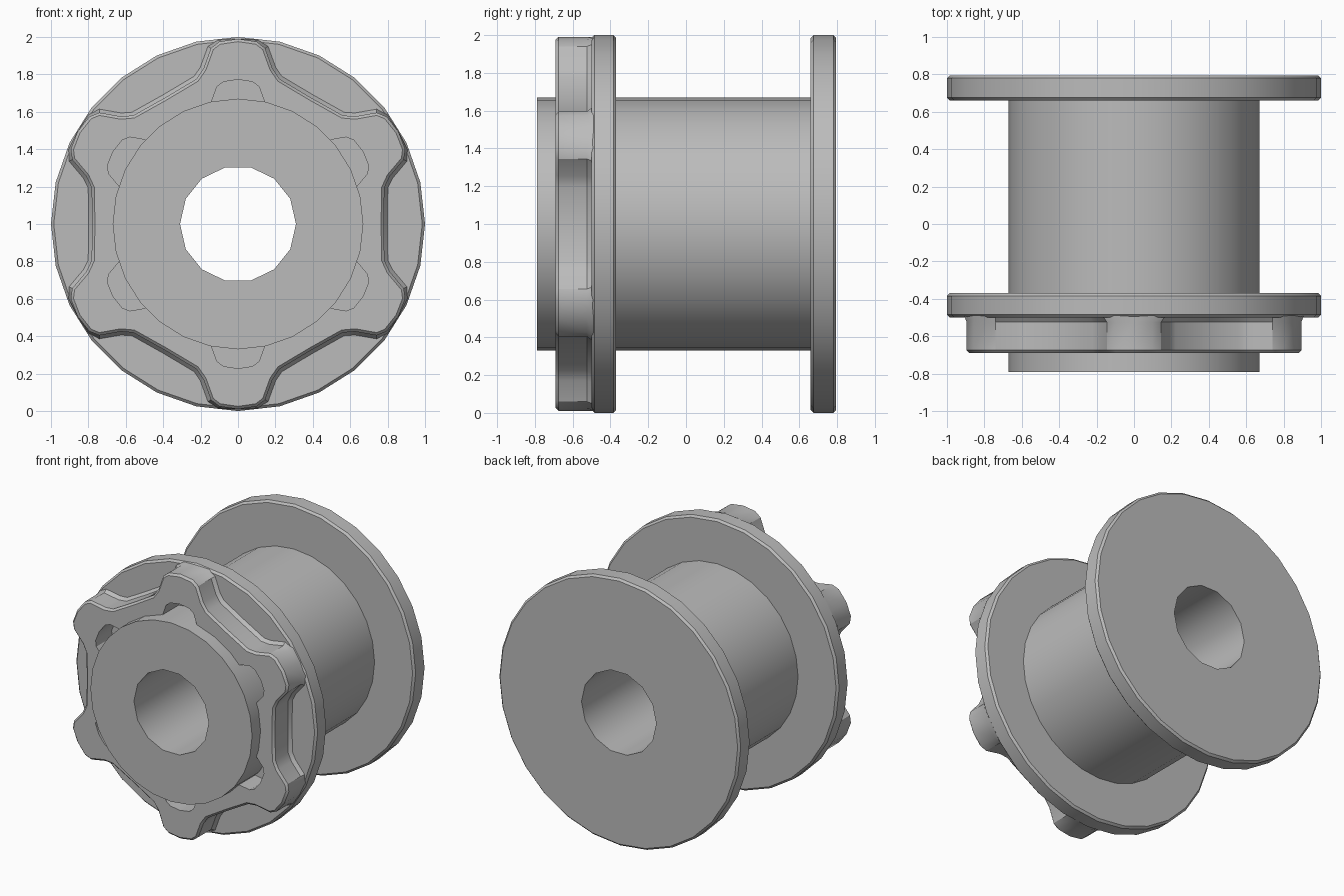
import bpy, bmesh
from math import sin, cos, pi, radians

cube = bpy.data.objects.get("Cube")
if cube:
    bpy.data.objects.remove(cube, do_unlink=True)

SIDES = 28
BORE = 0.31
FLANGE = 1.0
HUB = 0.67

grey = bpy.data.materials.new("plain grey")
grey.use_nodes = True
colour = (0.5, 0.5, 0.5, 1)
grey.diffuse_color = colour
grey.node_tree.nodes["Principled BSDF"].inputs["Base Color"].default_value = colour


def circle(radius):
    return [(radius * cos(2 * pi * i / SIDES), radius * sin(2 * pi * i / SIDES))
            for i in range(SIDES)]


def bore():
    # Half as many sides as the outer rims, with points at the side middles
    pts = circle(BORE)
    for i in range(1, SIDES, 2):
        a, b = pts[i - 1], pts[(i + 1) % SIDES]
        pts[i] = ((a[0] + b[0]) / 2, (a[1] + b[1]) / 2)
    return pts


def loft(name, rings):
    """Join (outline, y) rings in order, and the last back to the first."""
    bm = bmesh.new()
    loops = [[bm.verts.new((x, y, z + 1)) for x, z in pts] for pts, y in rings]
    for k, a in enumerate(loops):
        b = loops[(k + 1) % len(loops)]
        for i in range(len(a)):
            j = (i + 1) % len(a)
            bm.faces.new((a[i], a[j], b[j], b[i]))
    bmesh.ops.recalc_face_normals(bm, faces=bm.faces)
    mesh = bpy.data.meshes.new(name)
    bm.to_mesh(mesh)
    bm.free()
    mesh.materials.append(grey)
    obj = bpy.data.objects.new(name, mesh)
    bpy.context.collection.objects.link(obj)
    bpy.ops.object.select_all(action='DESELECT')
    obj.select_set(True)
    bpy.context.view_layer.objects.active = obj
    bpy.ops.object.shade_smooth_by_angle(angle=radians(30))
    return obj


def flange(name, inner, front, back, bevel=0.015):
    rim, face = circle(FLANGE), circle(FLANGE - bevel)
    loft(name, [(inner, front), (face, front), (rim, front + bevel),
                (rim, back - bevel), (face, back), (inner, back)])


# Half of one lobe, from the tip to the middle of the valley
HALF_LOBE = [(0, 0.99), (0.1, 0.975), (0.145, 0.94), (0.185, 0.83), (0.223, 0.775)]
VALLEY = 0.78


def cog(grow=0.0):
    lobe = [(-x, z) for x, z in reversed(HALF_LOBE[1:])] + HALF_LOBE
    pts = []
    for k in range(6):
        a = k * pi / 3
        for x, z in lobe + [(VALLEY * sin(pi / 6), VALLEY * cos(pi / 6))]:
            pts.append((x * cos(a) + z * sin(a), z * cos(a) - x * sin(a)))
    # Push every point along its outline normal, staying within the flange
    out = []
    for i, (x, z) in enumerate(pts):
        p, n = pts[i - 1], pts[(i + 1) % len(pts)]
        dx, dz = n[0] - p[0], n[1] - p[1]
        size = (dx * dx + dz * dz) ** 0.5
        x, z = x - grow * dz / size, z + grow * dx / size
        fit = min(1, 0.99 / (x * x + z * z) ** 0.5)
        out.append((x * fit, z * fit))
    return out


def scaled(pts, factor):
    return [(x * factor, z * factor) for x, z in pts]


# Hollow drum running through the front flange
loft("drum", [(bore(), -0.79), (circle(HUB), -0.79), (circle(HUB), 0.66), (bore(), 0.66)])

# Rims
flange("back_flange", bore(), 0.66, 0.795)
flange("front_flange", circle(HUB - 0.03), -0.5, -0.37)

# Six-lobed cog with a bevelled front edge and a flared base
core = scaled(cog(), 0.78)
loft("lobed_cog", [(core, -0.69), (cog(-0.015), -0.69), (cog(), -0.675),
                   (cog(), -0.525), (cog(0.02), -0.498), (cog(0.02), -0.45), (core, -0.45)])
